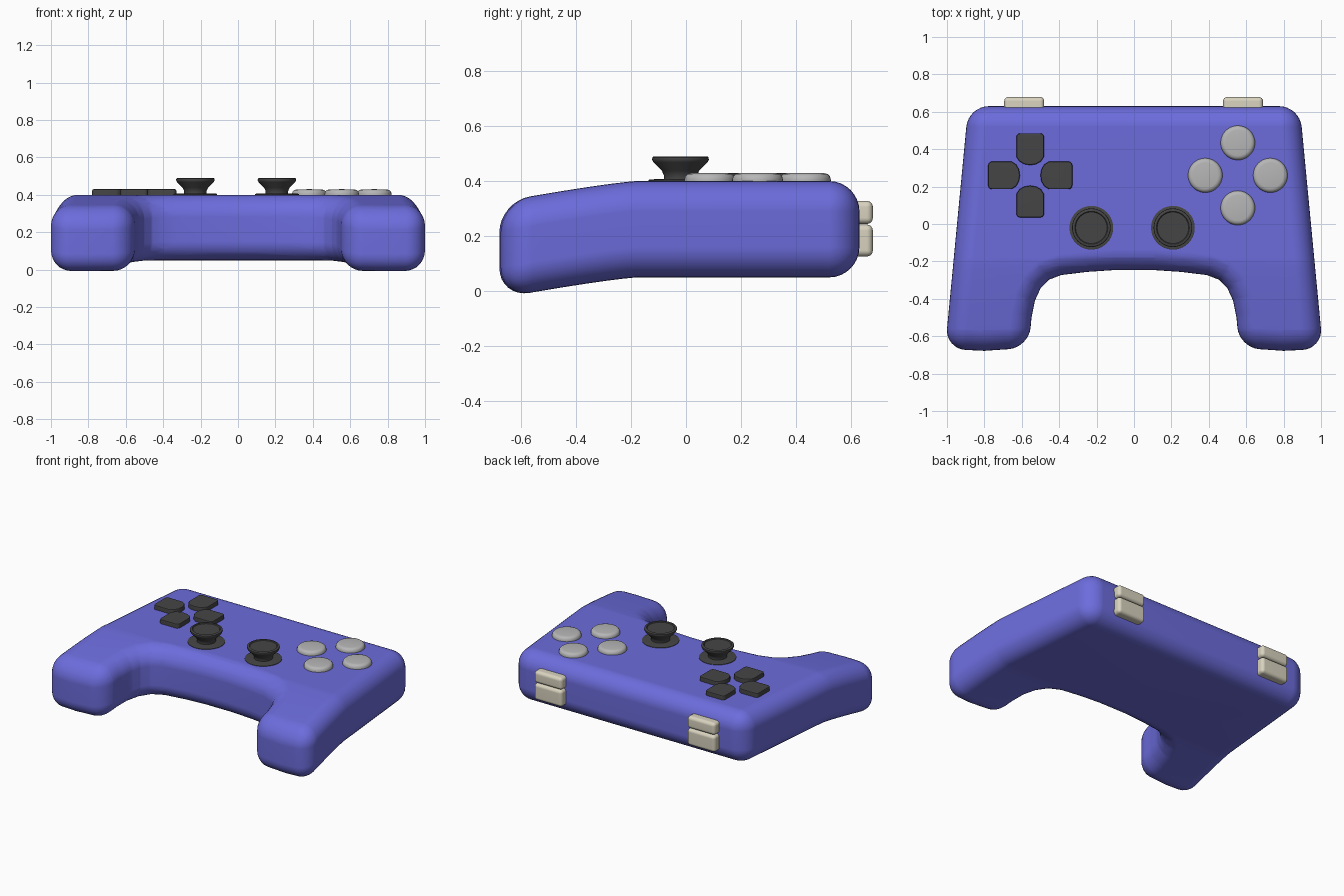
import bpy, bmesh, math
from mathutils import Matrix

if "Cube" in bpy.data.objects:
    bpy.data.objects.remove(bpy.data.objects["Cube"])


def material(name, rgb):
    m = bpy.data.materials.new(name)
    m.diffuse_color = (*rgb, 1)
    m.use_nodes = True
    m.node_tree.nodes["Principled BSDF"].inputs["Base Color"].default_value = m.diffuse_color
    return m


BLUE = material("shell_blue", (0.15, 0.15, 0.72))
DARK = material("dark_plastic", (0.06, 0.06, 0.06))
CREAM = material("cream_plastic", (0.69, 0.65, 0.52))
GREY = material("button_grey", (0.47, 0.47, 0.47))


def finish(bm, name, mat, angle=40, loc=(0, 0, 0)):
    bmesh.ops.recalc_face_normals(bm, faces=bm.faces[:])
    me = bpy.data.meshes.new(name)
    bm.to_mesh(me)
    bm.free()
    me.materials.append(mat)
    ob = bpy.data.objects.new(name, me)
    ob.location = loc
    bpy.context.collection.objects.link(ob)
    bpy.ops.object.select_all(action='DESELECT')
    ob.select_set(True)
    bpy.context.view_layer.objects.active = ob
    bpy.ops.object.shade_smooth_by_angle(angle=math.radians(angle))
    wn = ob.modifiers.new("weighted_normals", 'WEIGHTED_NORMAL')
    wn.keep_sharp = True
    return ob


def prism(points, z0, z1):
    bm = bmesh.new()
    face = bm.faces.new([bm.verts.new((x, y, z0)) for x, y in points])
    ext = bmesh.ops.extrude_face_region(bm, geom=[face])
    for v in ext["geom"]:
        if isinstance(v, bmesh.types.BMVert):
            v.co.z = z1
    bmesh.ops.recalc_face_normals(bm, faces=bm.faces[:])
    return bm


def lathe(profile, name, mat, loc, steps=40):
    bm = bmesh.new()
    vs = [bm.verts.new((r, 0, z)) for r, z in profile]
    es = [bm.edges.new(p) for p in zip(vs, vs[1:])]
    bmesh.ops.spin(bm, geom=vs + es, cent=(0, 0, 0), axis=(0, 0, 1),
                   angle=2 * math.pi, steps=steps, use_duplicate=False)
    bmesh.ops.remove_doubles(bm, verts=bm.verts[:], dist=1e-4)
    return finish(bm, name, mat, 40, loc)


# Body: half outline mirrored, extruded, rounded, then the grips bent down
half = [(0.886, 0.63), (1.01, -0.668), (0.8, -0.678), (0.562, -0.662),
        (0.548, -0.5), (0.53, -0.41), (0.5, -0.345), (0.455, -0.298),
        (0.39, -0.273), (0.25, -0.256), (0.1, -0.246)]
outline = half + [(-x, y) for x, y in reversed(half)]
bm = prism(outline, 0.05, 0.40)
edges = [e for e in bm.edges
         if abs(e.verts[0].co.z - e.verts[1].co.z) < 1e-4
         or e.calc_face_angle() > 0.8]
bmesh.ops.bevel(bm, geom=edges, offset=0.11, offset_type='OFFSET', segments=8,
                profile=0.5, affect='EDGES', clamp_overlap=False)
bmesh.ops.remove_doubles(bm, verts=bm.verts[:], dist=1e-5)
for i in range(10):
    bmesh.ops.bisect_plane(bm, geom=bm.verts[:] + bm.edges[:] + bm.faces[:],
                           plane_co=(0, -0.18 - i * 0.043, 0), plane_no=(0, 1, 0))
for v in bm.verts:
    t = max(0, -0.18 - v.co.y)
    v.co.z -= 0.175 * t ** 1.2
finish(bm, "body", BLUE, 50)

# Directional pad: four keys with a curved inner end
key = [(-0.074, 0.225), (-0.074, 0.1), (-0.058, 0.075), (-0.032, 0.06), (0, 0.055),
       (0.032, 0.06), (0.058, 0.075), (0.074, 0.1), (0.074, 0.225)]
for i in range(4):
    bm = prism(key, 0.38, 0.43)
    corners = [e for e in bm.edges if e.verts[0].co.z != e.verts[1].co.z
               and e.verts[0].co.y > 0.2]
    bmesh.ops.bevel(bm, geom=corners, offset=0.02, segments=3, profile=0.5,
                    affect='EDGES')
    rim = [e for e in bm.edges if all(v.co.z > 0.429 for v in e.verts)]
    bmesh.ops.bevel(bm, geom=rim, offset=0.008, segments=2, profile=0.5,
                    affect='EDGES')
    bmesh.ops.rotate(bm, verts=bm.verts[:], matrix=Matrix.Rotation(i * math.pi / 2, 3, 'Z'))
    finish(bm, f"direction_key_{i + 1}", DARK, 40, (-0.555, 0.26, 0))

# Four round action buttons
button = [(0.092, 0.38), (0.092, 0.405), (0.089, 0.417), (0.081, 0.425),
          (0.068, 0.429), (0, 0.43)]
for i in range(4):
    a = i * math.pi / 2
    lathe(button, f"action_button_{i + 1}", GREY,
          (0.555 + 0.174 * math.cos(a), 0.26 + 0.174 * math.sin(a), 0))

# Thumb sticks with collar, flared neck and dished cap
stick = [(0.117, 0.385), (0.117, 0.403), (0.112, 0.406), (0.06, 0.408), (0.06, 0.42),
         (0.068, 0.438), (0.098, 0.468), (0.103, 0.478), (0.102, 0.486), (0.097, 0.49),
         (0.088, 0.49), (0.084, 0.485), (0, 0.485)]
for side, x in (("left", -0.228), ("right", 0.208)):
    lathe(stick, f"{side}_thumb_stick", DARK, (x, -0.02, 0))

# Stacked shoulder buttons on the back edge
for side, x in (("left", -0.587), ("right", 0.583)):
    for level, z0, z1 in (("upper", 0.244, 0.328), ("lower", 0.126, 0.242)):
        bm = bmesh.new()
        bmesh.ops.create_cube(bm, size=1)
        bmesh.ops.scale(bm, vec=(0.214, 0.12, z1 - z0), verts=bm.verts[:])
        bmesh.ops.bevel(bm, geom=bm.edges[:], offset=0.022, segments=4,
                        profile=0.5, affect='EDGES')
        finish(bm, f"{side}_{level}_shoulder_button", CREAM, 40,
               (x, 0.619, (z0 + z1) / 2))
